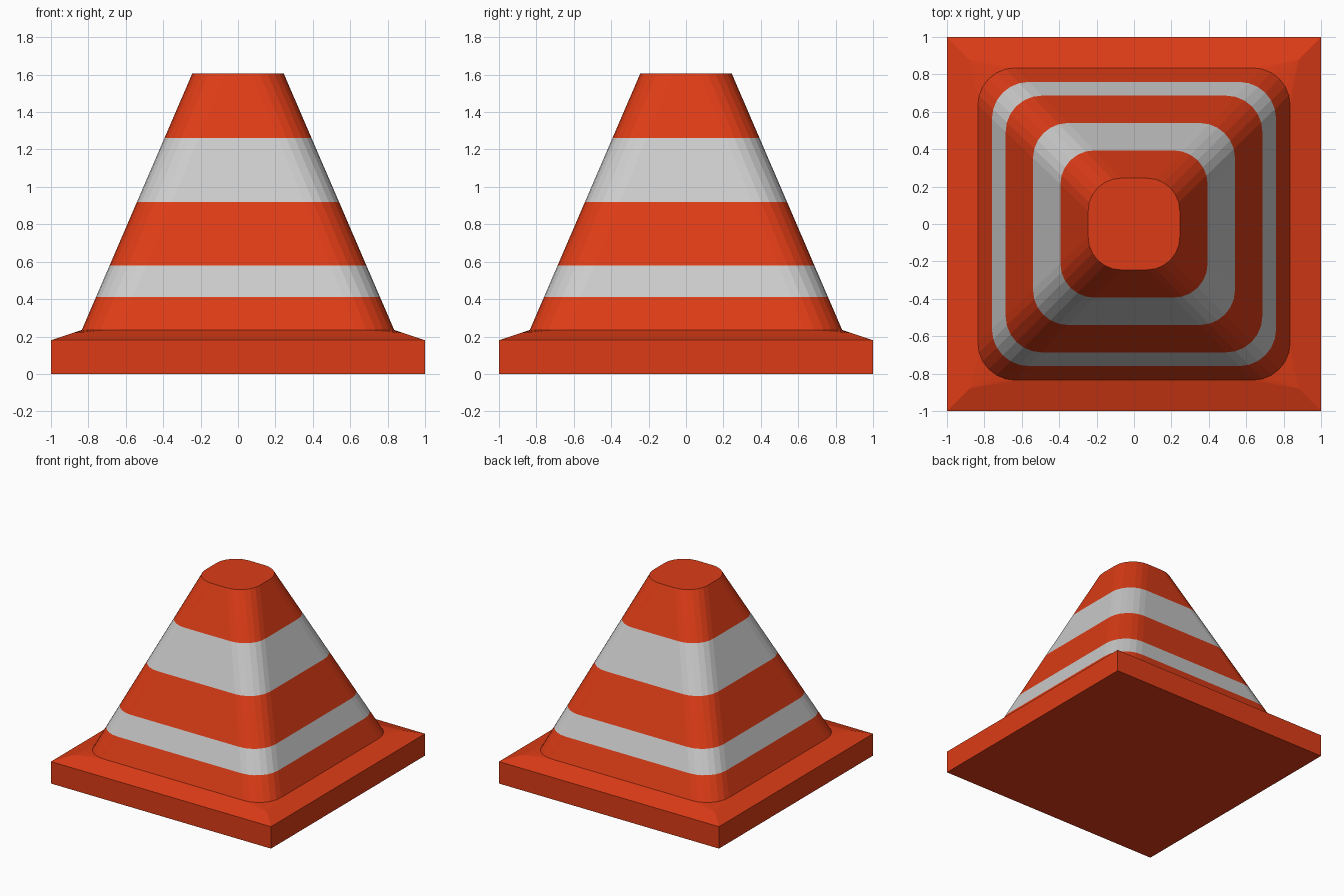
import bpy, bmesh, math

if "Cube" in bpy.data.objects:
    bpy.data.objects.remove(bpy.data.objects["Cube"])

SEG = 6          # facets per rounded corner
Z_LOW, Z_TOP = 0.235, 1.605


def material(name, rgb):
    m = bpy.data.materials.new(name)
    m.diffuse_color = (*rgb, 1)
    m.use_nodes = True
    m.node_tree.nodes["Principled BSDF"].inputs["Base Color"].default_value = m.diffuse_color
    return m


orange = material("orange", (0.72, 0.045, 0.008))
white = material("white", (0.88, 0.85, 0.85))


def rounded_square(half, r, z):
    """Counter-clockwise ring, SEG + 1 points per corner, starting at +x +y."""
    pts = []
    for q in range(4):
        a0 = q * math.pi / 2
        sx, sy = ((1, 1), (-1, 1), (-1, -1), (1, -1))[q]
        for i in range(SEG + 1):
            a = a0 + i / SEG * math.pi / 2
            pts.append((sx * (half - r) + r * math.cos(a),
                        sy * (half - r) + r * math.sin(a), z))
    return pts


def square(half, z):
    return [(half, half, z), (-half, half, z), (-half, -half, z), (half, -half, z)]


def finish(bm, name, mats):
    bmesh.ops.recalc_face_normals(bm, faces=bm.faces)
    mesh = bpy.data.meshes.new(name)
    bm.to_mesh(mesh)
    bm.free()
    for m in mats:
        mesh.materials.append(m)
    ob = bpy.data.objects.new(name, mesh)
    bpy.context.collection.objects.link(ob)


def ring(bm, pts):
    return [bm.verts.new(p) for p in pts]


# Square base plate with a sloped top that meets the rounded body
bm = bmesh.new()
foot = ring(bm, square(1, 0))
rim = ring(bm, square(1, 0.18))
knee = ring(bm, square(0.88, 0.22))
seam = ring(bm, rounded_square(0.835, 0.2, Z_LOW))
bm.faces.new(foot[::-1])
n = SEG + 1
for q in range(4):
    k = (q + 1) % 4
    bm.faces.new((foot[q], foot[k], rim[k], rim[q]))
    bm.faces.new((rim[q], rim[k], knee[k], seam[k * n], seam[q * n + SEG], knee[q]))
    for i in range(SEG):
        bm.faces.new((knee[q], seam[q * n + i + 1], seam[q * n + i]))
finish(bm, "base_plate", [orange])

# Tapered body with two reflective bands
bm = bmesh.new()
levels = [Z_LOW, 0.41, 0.58, 0.92, 1.26, Z_TOP]
rings = []
for z in levels:
    t = (z - Z_LOW) / (Z_TOP - Z_LOW)
    rings.append(ring(bm, rounded_square(0.835 - 0.59 * t, 0.2 - 0.025 * t, z)))
for band, (lo, hi) in enumerate(zip(rings, rings[1:])):
    for i in range(len(lo)):
        j = (i + 1) % len(lo)
        f = bm.faces.new((lo[i], lo[j], hi[j], hi[i]))
        f.material_index = band % 2
bm.faces.new(rings[-1])
finish(bm, "striped_body", [orange, white])
